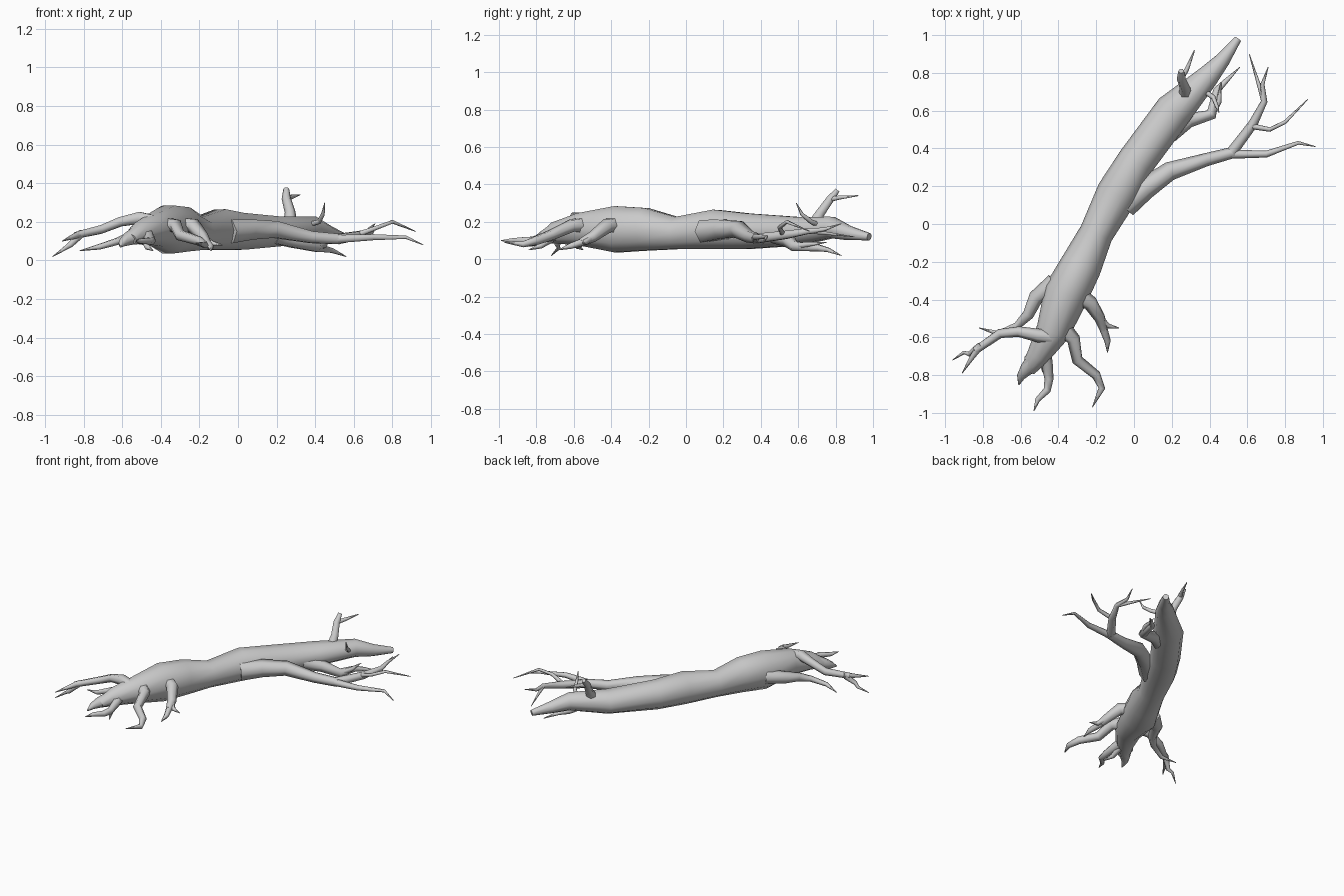
import bpy
import bmesh
from math import cos, sin, tau, radians
from mathutils import Vector

cube = bpy.data.objects.get("Cube")
if cube:
    bpy.data.objects.remove(cube, do_unlink=True)

UNIT = 0.01  # path values are written in hundredths


def make_material(name, value):
    material = bpy.data.materials.new(name)
    material.use_nodes = True
    colour = (value, value, value, 1)
    material.diffuse_color = colour
    shader = material.node_tree.nodes["Principled BSDF"]
    shader.inputs["Base Color"].default_value = colour
    shader.inputs["Roughness"].default_value = 0.9
    return material


bark = make_material("weathered grey bark", 0.6)


def section_frames(centres):
    """Yield a sideways and an upward axis for each cross-section of a path."""
    previous_side = None
    last = len(centres) - 1
    for index in range(len(centres)):
        before = centres[max(index - 1, 0)]
        after = centres[min(index + 1, last)]
        tangent = (after - before).normalized()
        if previous_side is None:
            side = tangent.cross(Vector((0, 0, 1)))
        else:
            side = previous_side - tangent * previous_side.dot(tangent)
        side.normalize()
        previous_side = side
        yield side, side.cross(tangent)


def limb(name, path, sides=6):
    """Sweep a faceted tube; each point is x, y, z, half width, [half height]."""
    centres = [Vector(point[:3]) * UNIT for point in path]
    bm = bmesh.new()
    rings = []
    for point, centre, (side, up) in zip(path, centres, section_frames(centres)):
        width = point[3] * UNIT
        height = point[-1] * UNIT
        ring = []
        for step in range(sides):
            angle = tau * step / sides
            offset = side * cos(angle) * width + up * sin(angle) * height
            ring.append(bm.verts.new(centre + offset))
        rings.append(ring)

    for lower, upper in zip(rings, rings[1:]):
        for step in range(sides):
            following = (step + 1) % sides
            bm.faces.new((lower[step], lower[following],
                          upper[following], upper[step]))
    bm.faces.new(rings[0])
    bm.faces.new(rings[-1])
    bmesh.ops.recalc_face_normals(bm, faces=bm.faces)

    mesh = bpy.data.meshes.new(name)
    bm.to_mesh(mesh)
    bm.free()
    mesh.materials.append(bark)
    part = bpy.data.objects.new(name, mesh)
    bpy.context.collection.objects.link(part)

    bpy.ops.object.select_all(action="DESELECT")
    part.select_set(True)
    bpy.context.view_layer.objects.active = part
    bpy.ops.object.shade_smooth_by_angle(angle=radians(65))
    return part


# Trunk, from the root end to the broken top
limb("trunk", [
    (-56, -77, 11, 4, 3), (-51, -70, 14, 6, 6), (-43, -57, 16, 9, 9),
    (-36, -37, 16, 12, 13), (-28, -22, 16, 11, 12), (-20, -5, 14, 9, 9),
    (-9, 16, 16, 11, 11), (1, 33, 15, 10, 10), (21, 60, 15, 10, 8),
    (39, 78, 17, 6, 6), (47, 87, 14, 4, 4), (55, 98, 12, 2, 2),
], sides=10)

# Large side branch and its forks
limb("large_branch", [
    (-5, 10, 15, 7), (6, 19, 16, 6), (19, 28, 16, 5),
    (38, 34, 12, 3.5), (53, 38, 11, 3),
])
limb("large_branch_outer_fork", [
    (50, 37, 11, 2.5), (70, 37, 12, 1.8), (87, 43, 12, 1), (96, 41, 8, 0.2),
])
limb("large_branch_inner_fork", [
    (51, 37, 11, 3), (63, 53, 13, 2.5), (69, 65, 15, 1.7),
    (68, 74, 16, 1.1), (71, 83, 19, 0.2),
])
limb("large_branch_inner_twig", [
    (69, 64, 15, 1.4), (66, 74, 14, 1), (61, 90, 12, 0.2),
])
limb("large_branch_middle_twig", [
    (61, 52, 13, 1.6), (72, 50, 17, 1.2), (80, 54, 20, 1), (92, 66, 15, 0.2),
])

# Small side branch under the trunk top
limb("small_branch", [
    (19, 48, 13, 5), (29, 55, 10, 4), (41, 58, 7, 3),
    (44, 71, 6, 2), (49, 76, 5, 1.3), (56, 83, 2, 0.2),
])
limb("small_branch_twig", [
    (41, 58, 7, 1.8), (45, 65, 8, 1.5), (46, 75, 9, 0.2),
])

# Thin curled twig on the trunk side
limb("curled_twig", [
    (35, 72, 18, 1.5), (42, 67, 20, 1.3), (44, 62, 24, 1), (45, 59, 30, 0.2),
])

# Upright stub with its twig
limb("upright_stub", [
    (27, 69, 20, 3.5), (27, 72, 25, 2.8), (25, 77, 32, 2.4), (25, 81, 37, 1.5),
])
limb("upright_stub_twig", [
    (25, 77, 32, 1.5), (28, 82, 33, 1.2), (32, 92, 34, 0.3),
])

# Long root on the model's right
limb("long_root", [
    (-44, -60, 20, 4), (-51, -59, 22, 3.6), (-61, -57, 20, 2.8),
    (-71, -58, 16, 2.5), (-84, -67, 13, 2),
])
limb("long_root_outer_tip", [
    (-82, -65, 13, 2), (-87, -69, 8, 1.5), (-90, -68, 6, 1), (-96, -72, 2, 0.2),
])
limb("long_root_inner_tip", [
    (-81, -64, 14, 2), (-86, -71, 12, 1.3), (-91, -79, 10, 0.2),
])

# Low root on the model's right
limb("low_root", [
    (-42, -31, 15, 5), (-52, -39, 14, 4), (-56, -48, 12, 3),
    (-62, -54, 10, 2), (-72, -58, 7, 1.5), (-82, -55, 5, 0.2),
])

# Forked root on the model's left
limb("forked_root", [
    (-31, -37, 18, 5), (-23, -42, 18, 4), (-18, -50, 12, 3), (-16, -56, 9, 2.2),
])
limb("forked_root_outer_tip", [
    (-18, -50, 12, 2.2), (-14, -54, 9, 1.5), (-8, -55, 8, 0.2),
])
limb("forked_root_inner_tip", [
    (-17, -53, 10, 2.4), (-14, -62, 7, 1.7), (-14, -68, 5, 0.2),
])

# Hooked root at the front
limb("hooked_root", [
    (-39, -54, 18, 5), (-32, -61, 18, 3.6), (-30, -72, 13, 3),
    (-20, -80, 10, 2.5), (-17, -87, 8, 1.8), (-22, -97, 9, 0.2),
])

# Short roots at the root end
limb("crooked_root", [
    (-48, -66, 14, 4), (-46, -74, 12, 3), (-45, -82, 10, 2.4),
    (-46, -88, 10, 2), (-51, -93, 10, 1.4), (-53, -99, 10, 0.2),
])
limb("crooked_root_tip", [
    (-48, -72, 11, 2.4), (-47, -78, 7, 1.6), (-44, -84, 5, 0.2),
])
limb("end_root", [
    (-52, -72, 13, 5), (-57, -77, 11, 3.6), (-60, -81, 9, 2.2), (-61, -85, 7, 0.4),
])
limb("end_spur", [
    (-51, -68, 14, 4), (-56, -72, 12, 2.6), (-57, -76, 10, 0.8),
])
